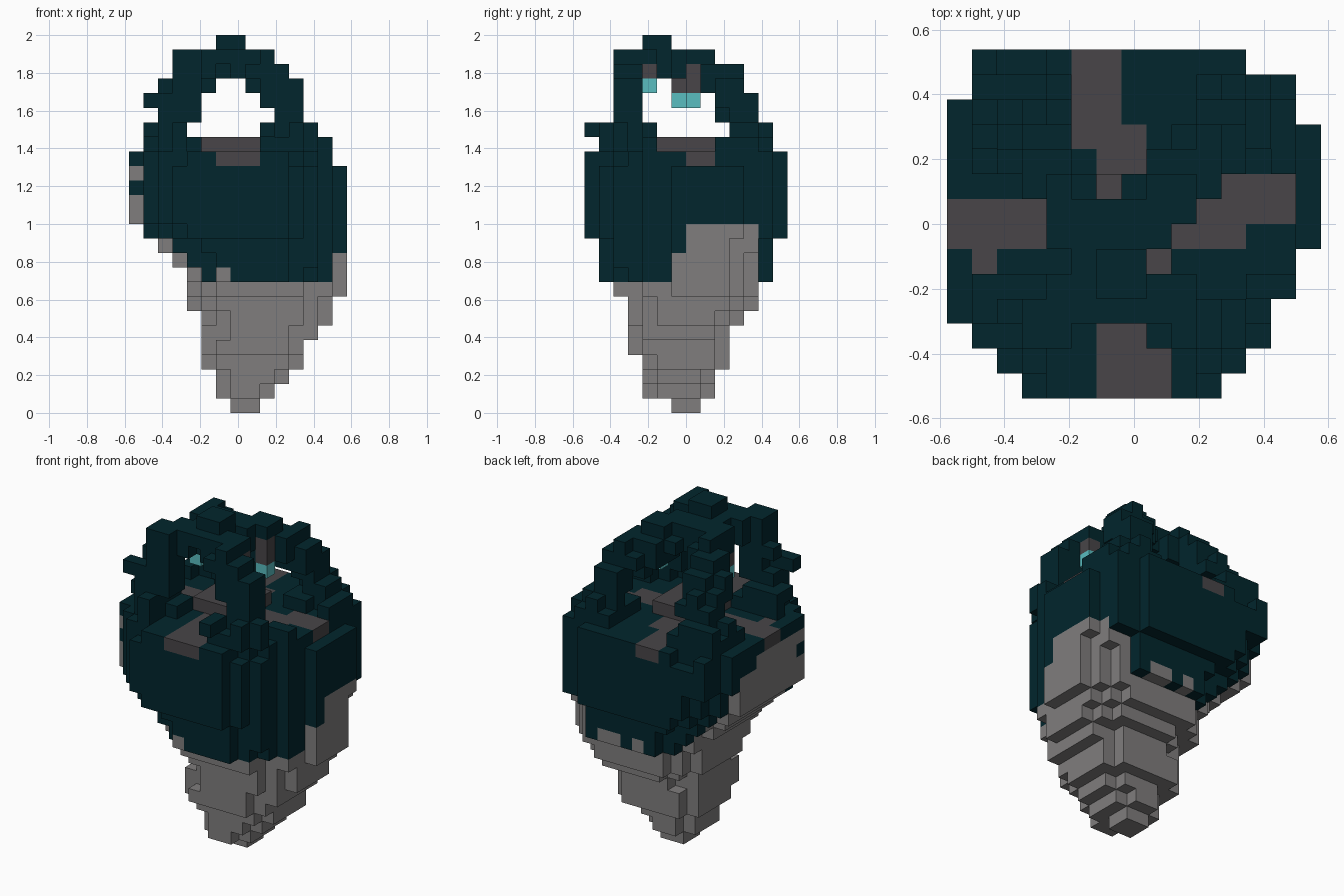
import bpy
import bmesh
import random
from mathutils import Vector

cube = bpy.data.objects.get("Cube")
if cube:
    bpy.data.objects.remove(cube, do_unlink=True)

random.seed(4)
CELL = 2 / 26
WIDTH, DEPTH = 15, 14


def material(name, color):
    mat = bpy.data.materials.new(name)
    mat.use_nodes = True
    rgba = (*color, 1)
    mat.diffuse_color = rgba
    mat.node_tree.nodes["Principled BSDF"].inputs["Base Color"].default_value = rgba
    return mat


stone = material("warm stone grey", (.214, .206, .206))
foliage = material("dark teal foliage", (.0005, .019, .026))
paving = material("dark paving grey", (.065, .060, .065))
glow = material("pale cyan glow", (.10, .51, .53))

# Occupied cells: grid position -> part name
cells = {}
PARTS = {"stone_base": stone, "foliage_mantle": foliage, "plateau_paths": paving,
         "corner_arches": foliage, "lantern_holders": paving, "lantern_lights": glow}

# Plan outline: x range for each row from front to back
PLAN = [(3, 11), (2, 12), (1, 13), (0, 13), (0, 14), (0, 14), (0, 15),
        (0, 15), (0, 15), (0, 15), (0, 15), (0, 14), (1, 14), (1, 12)]

# Rock layers from the tip upward: x range, y range
LAYERS = [(7, 9, 6, 8), (6, 10, 4, 9), (6, 11, 4, 9), (5, 12, 4, 10),
          (5, 12, 3, 10), (5, 13, 3, 10), (5, 14, 3, 11), (4, 14, 3, 12),
          (4, 15, 2, 12), (4, 15, 1, 13), (3, 15, 1, 13), (2, 15, 1, 13),
          (1, 15, 0, 14)] + [(0, 15, 0, 14)] * 4 + [(0, 14, 0, 14)]

# Canopy layers above the plateau: outer limits, then clear openings
CANOPY = {18: ((1, 14, 1, 13), None),
          19: ((1, 13, 0, 13), (4, 10, 5, 10)),
          20: ((2, 12, 1, 13), (5, 10, 4, 9)),
          21: ((1, 12, 2, 12), (6, 9, 4, 8)),
          22: ((2, 12, 2, 12), (6, 8, 4, 6)),
          23: ((3, 11, 2, 11), None),
          24: ((3, 10, 2, 9), None),
          25: ((6, 8, 4, 6), None)}


def in_plan(i, j):
    return 0 <= j < DEPTH and PLAN[j][0] <= i < PLAN[j][1]


def on_rim(i, j):
    return not all(in_plan(i + a, j + b) for a, b in ((1, 0), (-1, 0), (0, 1), (0, -1)))


def in_layer(i, j, k):
    x0, x1, y0, y1 = LAYERS[k]
    if not (x0 <= i < x1 and y0 <= j < y1 and in_plan(i, j)):
        return False
    if k > 14 or (k > 11 and i > 9):
        return True
    u = abs(2 * i + 1 - x0 - x1) / (x1 - x0)
    v = abs(2 * j + 1 - y0 - y1) / (y1 - y0)
    power = 2 if k < 9 else 2.2
    return u ** power + v ** power < 1.12


def on_path(i, j):
    back = j >= 8 and (5 if j > 9 else 6) <= i < (7 if j > 10 else 8)
    front = j < 8 and 6 <= i < 9
    left = i < 7 and 6 <= j < 8 or (i, j) == (1, 5)
    right = 7 <= i < 14 and (6 if i < 12 else 7) <= j < (9 if i > 10 else 8)
    return back or front or left or right


def on_slab(i, j):
    return 5 <= i < 9 and 5 <= j < 9


def is_stone(i, j, k, hem):
    east = i >= 10 and (6 if k < 11 else 7) <= j < 12 and k < 13
    west = i <= 3 and 3 <= j < 11 and 12 < k < (17 if j < 9 else 16) and (j > 3 or k != 15)
    west_foot = i <= 4 and 4 <= j < 11 and k < 13
    return k < hem or east or west or west_foot


# Rock body with a ragged foliage mantle and crossing paths on top
for i in range(WIDTH):
    for j in range(DEPTH):
        hem = 9 if i > 6 and j < 6 else random.choice((9, 10, 10))
        corner = on_rim(i, j) and abs(i - 7) > 3 and abs(j - 6.5) > 3
        bottom = random.randint(9, 13) if corner else 0
        top = random.choice((16, 17)) if corner else 17
        for k in range(len(LAYERS)):
            if not in_layer(i, j, k) or not bottom <= k <= top:
                continue
            if k == 17 and on_path(i, j):
                part = "plateau_paths"
            elif is_stone(i, j, k, hem):
                part = "stone_base"
            else:
                part = "foliage_mantle"
            cells[i, j, k] = part
        # Raised paving in the middle of the plateau
        if on_slab(i, j):
            cells[i, j, 18] = "plateau_paths"


def canopy_allows(i, j, k):
    if k not in CANOPY:
        return False
    (x0, x1, y0, y1), gap = CANOPY[k]
    if not (x0 <= i < x1 and y0 <= j < y1 and in_plan(i, j)):
        return False
    return not gap or not (gap[0] <= i < gap[1] or gap[2] <= j < gap[3])


def add_arch(points, radius):
    """Fill cells along a bent limb."""
    points = [Vector(p) for p in points]
    for a, b in zip(points, points[1:]):
        for step in range(25):
            p = a.lerp(b, step / 24)
            for i in range(WIDTH):
                for j in range(DEPTH):
                    for k in range(int(p.z) - 1, int(p.z) + 3):
                        near = (Vector((i, j, k)) - p).length < radius
                        if near and canopy_allows(i, j, k):
                            cells[i, j, k] = "corner_arches"


# Four corner limbs that meet at the crown
CROWN = (6.3, 4.5, 24)
add_arch([(2.5, 3, 18), (3, 2.6, 20), (3.6, 2.7, 21.5), (3.8, 2.9, 23.5), CROWN], 1.35)
add_arch([(11, 2, 18), (10.8, 2.4, 20), (10, 2.5, 21.5), (9, 2.9, 23), CROWN], 1.35)
add_arch([(11.5, 11, 18), (11, 10.3, 20.5), (10.2, 9.6, 21.8), (7.6, 6.8, 23.4), CROWN], 1.35)
add_arch([(2.5, 11.5, 18), (3, 10, 20.5), (3.3, 9, 22), (5, 6.4, 23.4), CROWN], 1.35)
cells.pop((8, 5, 23), None)
cells.pop((8, 5, 24), None)

# Crown tip and side twigs
for i in (6, 7):
    for j in (4, 5):
        cells[i, j, 25] = "corner_arches"
for twig in ((1, 2, 21), (2, 2, 21), (2, 3, 22), (9, 0, 19), (9, 1, 19), (9, 1, 18),
             (12, 10, 19), (1, 3, 19)):
    cells[twig] = "corner_arches"

# Low bushes around the limb bases
for i in range(WIDTH):
    for j in range(DEPTH):
        clear = abs(i - 7) < 3 or abs(j - 6.5) < 2
        if (i, j, 17) not in cells or clear or on_path(i, j):
            continue
        height = random.choice((0, 0, 1, 1, 2))
        for k in range(18, 18 + height):
            if canopy_allows(i, j, k):
                cells.setdefault((i, j, k), "foliage_mantle")

# Hanging lanterns
for i, j, k, links in ((9, 7, 21, 2), (4, 6, 21, 1), (9, 4, 22, 1)):
    cells[i, j, k] = "lantern_lights"
    for n in range(links):
        cells[i, j, k + 1 + n] = "lantern_holders"
for i, j, k in ((9, 7, 24), (8, 7, 24), (4, 6, 23), (9, 4, 24)):
    cells.setdefault((i, j, k), "corner_arches")


def build_part(name, mat):
    """Make a mesh from the exposed cell sides of one part."""
    bm = bmesh.new()
    verts = {}

    def corner(p):
        key = tuple(round(c) for c in p)
        if key not in verts:
            x, y, z = key
            verts[key] = bm.verts.new(((x - WIDTH / 2) * CELL, (y - DEPTH / 2) * CELL, z * CELL))
        return verts[key]

    for cell in [c for c, part in cells.items() if part == name]:
        base = Vector(cell)
        for axis in range(3):
            u, v, n = Vector(), Vector(), Vector()
            n[axis], u[(axis + 1) % 3], v[(axis + 2) % 3] = 1, 1, 1
            for side in (0, 1):
                beyond = base + n * (2 * side - 1)
                if tuple(int(c) for c in beyond) in cells:
                    continue
                o = base + n * side
                loop = [o, o + u, o + u + v, o + v]
                if not side:
                    loop.reverse()
                bm.faces.new([corner(p) for p in loop])
    mesh = bpy.data.meshes.new(name)
    bm.to_mesh(mesh)
    bm.free()
    mesh.materials.append(mat)
    bpy.context.collection.objects.link(bpy.data.objects.new(name, mesh))


for part_name, part_material in PARTS.items():
    build_part(part_name, part_material)
